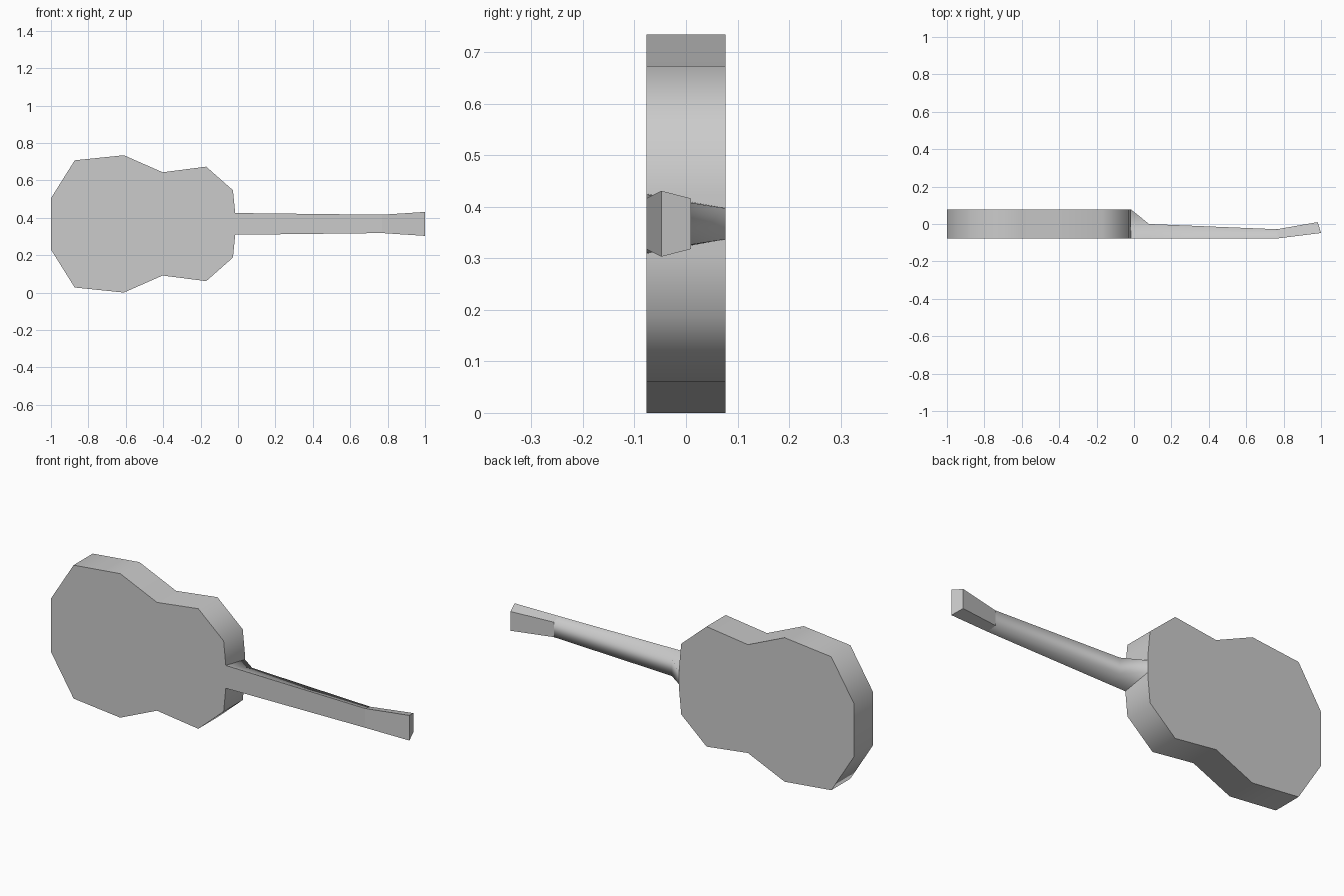
import bpy, bmesh, math

if "Cube" in bpy.data.objects:
    bpy.data.objects.remove(bpy.data.objects["Cube"])

MID = 0.367      # height of the centre line
DEPTH = 0.077    # half depth of the body

grey = bpy.data.materials.new("plain_grey")
grey.use_nodes = True
colour = (0.6, 0.6, 0.6, 1)
grey.diffuse_color = colour
grey.node_tree.nodes["Principled BSDF"].inputs["Base Color"].default_value = colour


def finish(name, bm, angle):
    bmesh.ops.recalc_face_normals(bm, faces=bm.faces)
    mesh = bpy.data.meshes.new(name)
    bm.to_mesh(mesh)
    bm.free()
    mesh.materials.append(grey)
    obj = bpy.data.objects.new(name, mesh)
    bpy.context.collection.objects.link(obj)
    bpy.ops.object.select_all(action='DESELECT')
    obj.select_set(True)
    bpy.context.view_layer.objects.active = obj
    bpy.ops.object.shade_smooth_by_angle(angle=math.radians(angle))
    return obj


# Body: waisted outline mirrored about the centre line, then extruded
half = [(-1, 0.137), (-0.873, 0.34), (-0.61, 0.367), (-0.403, 0.276),
        (-0.17, 0.306), (-0.027, 0.18), (-0.015, 0.058)]
outline = half + [(x, -h) for x, h in reversed(half)]
bm = bmesh.new()
front = bm.faces.new([bm.verts.new((x, -DEPTH, MID + h)) for x, h in outline])
back = bmesh.ops.extrude_face_region(bm, geom=[front], use_keep_orig=True)
bmesh.ops.translate(bm, vec=(0, 2 * DEPTH, 0),
                    verts=[v for v in back["geom"] if isinstance(v, bmesh.types.BMVert)])
finish("body", bm, 60)

# Neck and head: tapered sections, each (x, y, half width) at front and at back
sections = [((-0.015, -0.077, 0.058), (-0.015, 0.077, 0.03)),
            ((0.08, -0.077, 0.057), (0.08, 0.0, 0.042)),
            ((0.77, -0.077, 0.049), (0.765, -0.028, 0.038)),
            ((1.0, -0.048, 0.064), (0.982, 0.01, 0.049))]
bm = bmesh.new()
rings = []
for (fx, fy, fh), (bx, by, bh) in sections:
    corners = [(fx, fy, fh), (bx, by, bh), (bx, by, -bh), (fx, fy, -fh)]
    rings.append([bm.verts.new((x, y, MID + h)) for x, y, h in corners])
for a, b in zip(rings, rings[1:]):
    for i in range(4):
        j = (i + 1) % 4
        bm.faces.new((a[i], a[j], b[j], b[i]))
bm.faces.new(rings[-1])
neck = finish("neck_and_head", bm, 82)

# The head stays flat shaded beside the rounded neck
for face in neck.data.polygons:
    if face.center.x > 0.8:
        face.use_smooth = False
